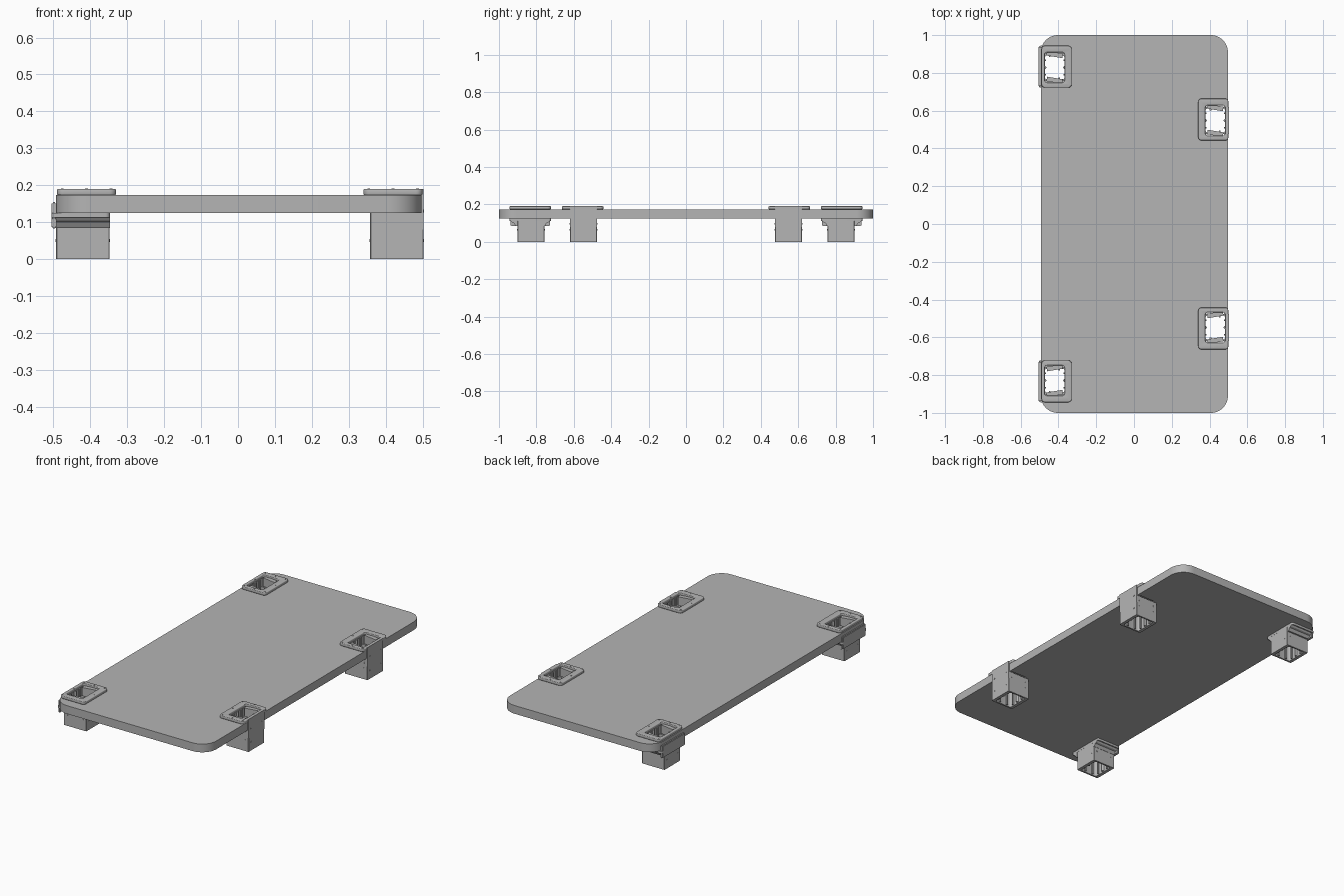
import bpy, bmesh, math
from mathutils import Matrix

cube = bpy.data.objects.get("Cube")
if cube:
    bpy.data.objects.remove(cube, do_unlink=True)

grey = bpy.data.materials.new("light_grey")
grey.use_nodes = True
COLOUR = (0.46, 0.46, 0.46, 1)
grey.diffuse_color = COLOUR
grey.node_tree.nodes["Principled BSDF"].inputs["Base Color"].default_value = COLOUR


def finish(name, bm, smooth=False):
    bmesh.ops.remove_doubles(bm, verts=bm.verts, dist=0.00005)
    bmesh.ops.recalc_face_normals(bm, faces=bm.faces)
    mesh = bpy.data.meshes.new(name)
    bm.to_mesh(mesh)
    bm.free()
    mesh.materials.clear()
    mesh.materials.append(grey)
    ob = bpy.data.objects.new(name, mesh)
    bpy.context.collection.objects.link(ob)
    if smooth:
        bpy.ops.object.select_all(action='DESELECT')
        ob.select_set(True)
        bpy.context.view_layer.objects.active = ob
        bpy.ops.object.shade_smooth_by_angle(angle=math.radians(35))
    return ob


def round_rect(cx, cy, w, d, r, steps=6):
    """Counter-clockwise outline with rounded corners."""
    pts = []
    for k, (sx, sy) in enumerate([(1, 1), (-1, 1), (-1, -1), (1, -1)]):
        for i in range(steps + 1):
            a = math.pi / 2 * (k + i / steps)
            pts.append((cx + sx * (w / 2 - r) + r * math.cos(a),
                        cy + sy * (d / 2 - r) + r * math.sin(a)))
    return pts


def plate(name, outer, holes, z0, z1, bevel=0.0):
    """Flat slab with through holes, from a filled curve."""
    cu = bpy.data.curves.new(name, 'CURVE')
    cu.dimensions = '2D'
    cu.fill_mode = 'BOTH'
    cu.extrude = (z1 - z0) / 2 - bevel
    cu.bevel_depth, cu.offset, cu.bevel_resolution = bevel, -bevel, 2
    for pts in [outer] + [h[::-1] for h in holes]:
        sp = cu.splines.new('POLY')
        sp.points.add(len(pts) - 1)
        for p, (x, y) in zip(sp.points, pts):
            p.co = (x, y, 0, 1)
        sp.use_cyclic_u = True
    tmp = bpy.data.objects.new(name + "_curve", cu)
    bpy.context.collection.objects.link(tmp)
    dg = bpy.context.evaluated_depsgraph_get()
    mesh = bpy.data.meshes.new_from_object(tmp.evaluated_get(dg))
    bm = bmesh.new()
    bm.from_mesh(mesh)
    bpy.data.objects.remove(tmp, do_unlink=True)
    bpy.data.meshes.remove(mesh)
    bmesh.ops.translate(bm, verts=bm.verts, vec=(0, 0, (z0 + z1) / 2))
    return finish(name, bm, True)


def add_box(bm, centre, size, turn=0.0, axis='Z'):
    m = (Matrix.Translation(centre) @ Matrix.Rotation(turn, 4, axis)
         @ Matrix.Diagonal((*size, 1)))
    bmesh.ops.create_cube(bm, size=1, matrix=m)


def add_screw(bm, pos, axis='Z'):
    turn = {'X': Matrix.Rotation(math.pi / 2, 4, 'Y'),
            'Y': Matrix.Rotation(math.pi / 2, 4, 'X'), 'Z': Matrix()}[axis]
    bmesh.ops.create_cone(bm, cap_ends=True, segments=10, radius1=0.004, radius2=0.004,
                          depth=0.003, matrix=Matrix.Translation(pos) @ turn)


BOARD_LOW, BOARD_TOP, TOP = 0.125, 0.173, 0.19
LEG = 0.145
# label, leg x, leg y, flange x, flange y, flange width
sockets = []
for s, end in ((1, "back"), (-1, "front")):
    sockets.append(("left_" + end, 0.43, s * 0.548, 0.42, s * 0.553, 0.16))
    sockets.append(("right_" + end, -0.42, s * 0.829, -0.41, s * 0.833, 0.16))


def opening(x, y):
    return round_rect(x, y, 0.105, 0.16, 0.012, 3)


# Board
plate("board", round_rect(0.002, 0, 0.99, 2, 0.09, 12),
      [opening(x, y) for _, x, y, *_ in sockets], BOARD_LOW, BOARD_TOP)

for label, x, y, fx, fy, fw in sockets:
    s = 1 if y > 0 else -1
    left = x > 0
    # Top flange
    plate(label + "_flange", round_rect(fx, fy, fw, 0.222, 0.018),
          [opening(x, y)], BOARD_TOP, TOP, 0.004)
    # Hollow leg
    plate(label + "_leg", round_rect(x, y, LEG, LEG, 0.002, 1),
          [round_rect(x, y, 0.108, 0.125, 0.012, 3)], 0, BOARD_LOW)

    # Ribs and tilted wedges inside the socket
    bm = bmesh.new()
    for sx in (-1, 1):
        for oy in (-0.038, 0, 0.038):
            add_box(bm, (x + sx * 0.052, y + oy, 0.09), (0.012, 0.008, 0.17))
        add_box(bm, (x + sx * 0.051, y, 0.09), (0.012, 0.012, 0.17), math.pi / 4)
        for ox in (-0.025, 0.025):
            add_box(bm, (x + ox, y + sx * 0.06, 0.065), (0.008, 0.012, 0.12))
        add_box(bm, (x, y + sx * 0.068, 0.155), (0.085, 0.024, 0.05), -0.17 * s)
    finish(label + "_socket_ribs", bm)

    # Screws on flange rim and leg sides
    bm = bmesh.new()
    for i in (-1, 0, 1):
        for j in (-1, 0, 1):
            if i or j:
                add_screw(bm, (fx + i * 0.066, fy + j * 0.097, TOP))
    for sx in (-1, 1):
        for o in (-0.05, 0.05):
            add_screw(bm, (x + sx * LEG / 2, y + o, 0.05), 'X')
            for z in (0.063, 0.097):
                if left or z < 0.08:
                    add_screw(bm, (x + o, y + sx * LEG / 2, z), 'Y')
    if left:
        for o in (-0.05, 0.05):
            add_screw(bm, (x + LEG / 2, y + o, 0.13), 'X')
    finish(label + "_screws", bm)

    if left:
        # Leg wall carried up over the board edge
        bm = bmesh.new()
        add_box(bm, (0.4985, y, TOP / 2 + 0.04), (0.008, LEG, TOP - 0.08))
        finish(label + "_edge_plate", bm)
    else:
        # Clamp below the board with a lip around its edge
        plate(label + "_clamp_plate", round_rect(-0.426, fy, 0.158, 0.222, 0.012),
              [opening(x, y)], 0.112, BOARD_LOW)
        bm = bmesh.new()
        for sy in (-1, 1):
            profile = [(0.068, 0.112), (0.104, 0.112), (0.098, 0.104),
                       (0.088, 0.1), (0.078, 0.084), (0.068, 0.084)]
            f = bm.faces.new([bm.verts.new((-0.502, fy + sy * a, z)) for a, z in profile])
            ext = bmesh.ops.extrude_face_region(bm, geom=[f], use_keep_orig=True)
            bmesh.ops.translate(bm, vec=(0.155, 0, 0),
                                verts=[v for v in ext["geom"] if isinstance(v, bmesh.types.BMVert)])
        finish(label + "_clamp_gussets", bm)
        bm = bmesh.new()
        add_box(bm, (-0.498, fy, 0.119), (0.014, 0.21, 0.072))
        bmesh.ops.bevel(bm, geom=bm.edges[:], offset=0.004, segments=2, affect='EDGES')
        finish(label + "_clamp_lip", bm, True)
